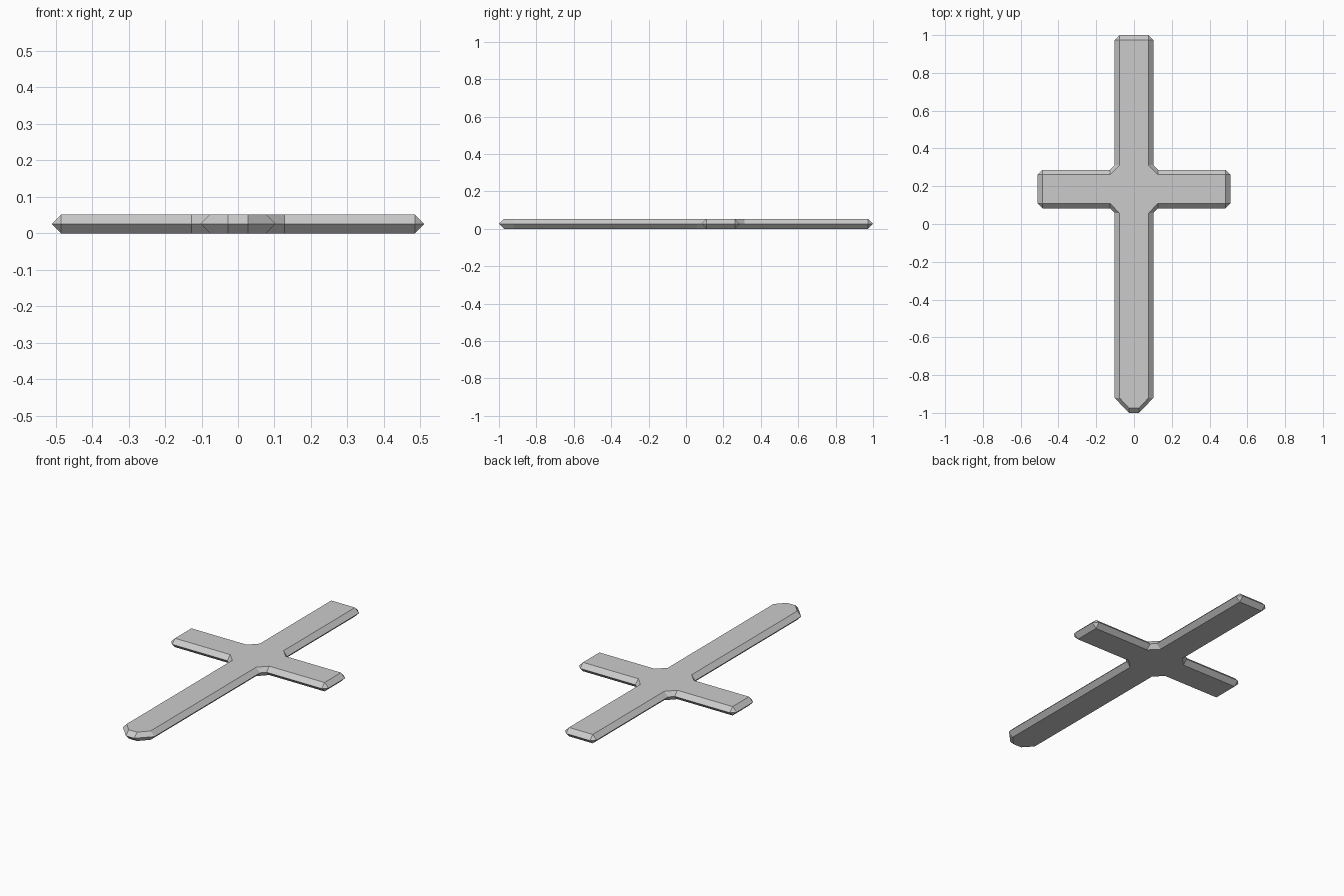
import bpy, bmesh

if "Cube" in bpy.data.objects:
    bpy.data.objects.remove(bpy.data.objects["Cube"])

HEIGHT = 0.052

# Right half of the outline, bottom to top: (flat-face corner, rim points beside it)
half = [
    ((0.027, -0.974), [(0.027, -1.0)]),
    ((0.077, -0.92), [(0.103, -0.92)]),
    ((0.077, 0.058), [(0.103, 0.058)]),
    ((0.127, 0.109), [(0.127, 0.083)]),
    ((0.485, 0.109), [(0.485, 0.083), (0.511, 0.109)]),
    ((0.485, 0.261), [(0.511, 0.261), (0.485, 0.287)]),
    ((0.127, 0.261), [(0.127, 0.287)]),
    ((0.077, 0.312), [(0.103, 0.312)]),
    ((0.077, 0.974), [(0.103, 0.974), (0.077, 1.0)]),
]


def flip(p):
    return (-p[0], p[1])


# Mirror to the full counter-clockwise outline
outline = half + [(flip(c), [flip(p) for p in reversed(rim)])
                  for c, rim in reversed(half)]

bm = bmesh.new()
top = [bm.verts.new((*c, HEIGHT)) for c, _ in outline]
bottom = [bm.verts.new((*c, 0)) for c, _ in outline]
rims = [[bm.verts.new((*p, HEIGHT / 2)) for p in rim] for _, rim in outline]

# Flat top and underside
bm.faces.new(top)
bm.faces.new(bottom[::-1])

# Bevelled sides, with a small triangle at each clipped outer corner
for i in range(len(outline)):
    j = (i + 1) % len(outline)
    a, b = rims[i][-1], rims[j][0]
    bm.faces.new((a, b, top[j], top[i]))
    bm.faces.new((b, a, bottom[i], bottom[j]))
    if len(rims[i]) == 2:
        p, q = rims[i]
        bm.faces.new((p, q, top[i]))
        bm.faces.new((q, p, bottom[i]))

bmesh.ops.recalc_face_normals(bm, faces=bm.faces[:])
mesh = bpy.data.meshes.new("bevelled_cross")
bm.to_mesh(mesh)
bm.free()

grey = bpy.data.materials.new("light grey")
grey.diffuse_color = (0.6, 0.6, 0.6, 1)
grey.use_nodes = True
grey.node_tree.nodes["Principled BSDF"].inputs["Base Color"].default_value = grey.diffuse_color
mesh.materials.append(grey)
bpy.context.collection.objects.link(bpy.data.objects.new("bevelled_cross", mesh))
